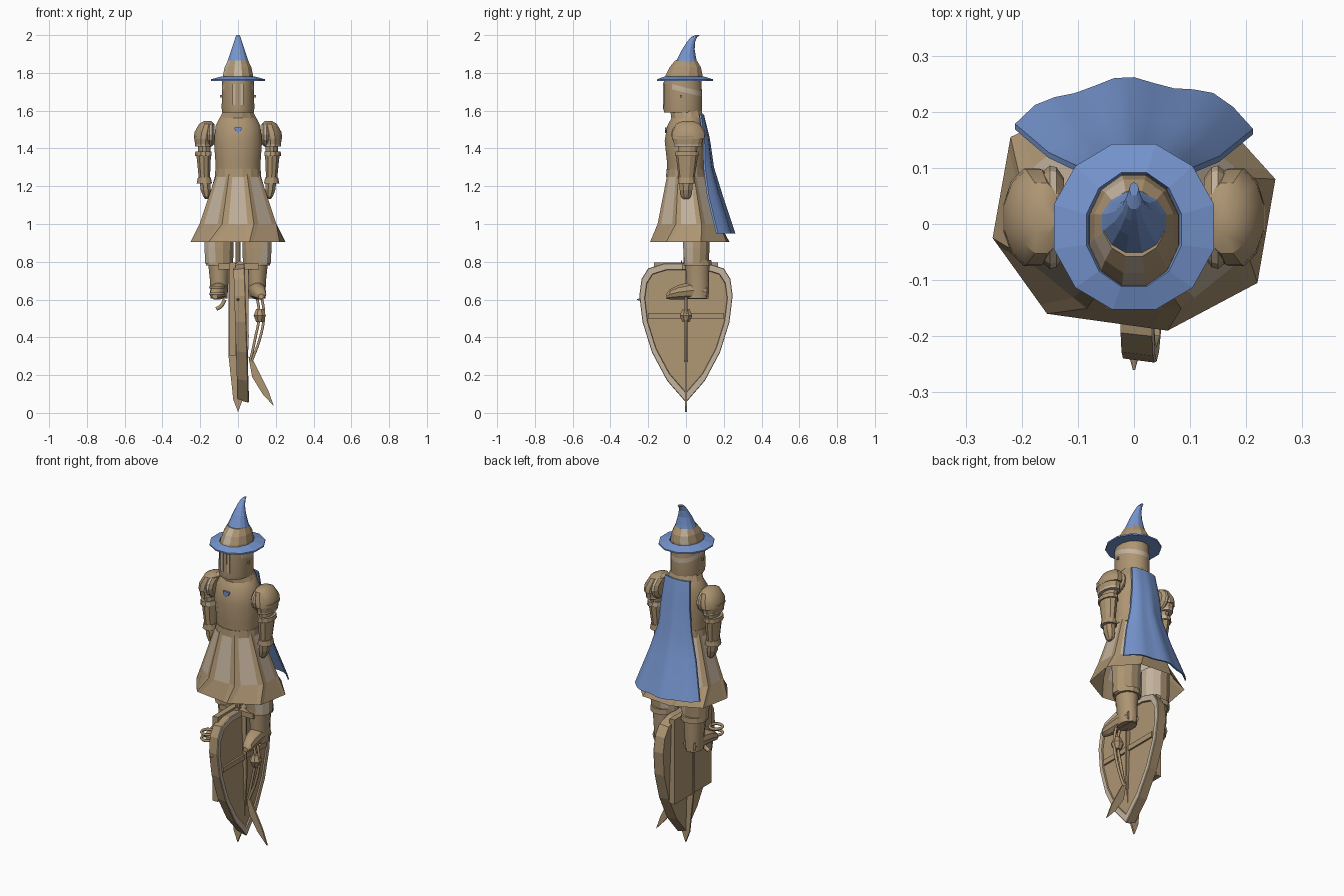
import bpy, bmesh, math
from mathutils import Vector

cube = bpy.data.objects.get("Cube")
if cube:
    bpy.data.objects.remove(cube, do_unlink=True)


def material(name, rgb):
    m = bpy.data.materials.new(name)
    m.use_nodes = True
    m.diffuse_color = (*rgb, 1)
    m.node_tree.nodes["Principled BSDF"].inputs["Base Color"].default_value = (*rgb, 1)
    return m


TAN = material("tan", (0.42, 0.30, 0.17))
PALE = material("pale tan", (0.55, 0.45, 0.34))
BLUE = material("blue", (0.18, 0.30, 0.62))


def skin(name, loops, mats, caps=True, rule=None, smooth=False):
    """Bridge closed point loops; rule(row, column, normal) picks the second colour."""
    me = bpy.data.meshes.new(name)
    bm = bmesh.new()
    rows = [[bm.verts.new(p) for p in loop] for loop in loops]
    faces, n = [], len(rows[0])
    for i in range(len(rows) - 1):
        for j in range(n):
            k = (j + 1) % n
            f = bm.faces.new((rows[i][j], rows[i][k], rows[i + 1][k], rows[i + 1][j]))
            faces.append((f, i, j))
    if caps:
        bm.faces.new(rows[0])
        bm.faces.new(rows[-1])
    bmesh.ops.recalc_face_normals(bm, faces=bm.faces[:])
    bm.normal_update()
    if rule:
        for f, i, j in faces:
            f.material_index = int(rule(i, j, f.normal))
    bm.to_mesh(me)
    bm.free()
    for m in mats:
        me.materials.append(m)
    ob = bpy.data.objects.new(name, me)
    bpy.context.collection.objects.link(ob)
    if smooth:
        bpy.ops.object.select_all(action='DESELECT')
        ob.select_set(True)
        bpy.context.view_layer.objects.active = ob
        bpy.ops.object.shade_smooth_by_angle(angle=math.radians(35))


def ring(cx, cy, z, rx, ry, n=12, start=0):
    return [(cx + rx * math.cos(start + math.tau * k / n),
             cy + ry * math.sin(start + math.tau * k / n), z) for k in range(n)]


def loft(name, rings, mats, n=12, **kw):
    skin(name, [ring(*r, n=n, start=math.pi / n) for r in rings], mats, **kw)


def loft_y(name, rings, mat):
    """Loft (cx, y, cz, rx, rz) ellipses along y."""
    skin(name, [[(x, cy, z) for x, z, cy in ring(cx, cz, y, rx, rz, 10)] for cx, y, cz, rx, rz in rings],
         [mat], smooth=True)


def prism(name, pts, axis, a, b, mat):
    """Extrude a side profile along x or a front profile along y."""
    put = (lambda p, d: (d, p[0], p[1])) if axis == 'x' else (lambda p, d: (p[0], d, p[1]))
    skin(name, [[put(p, a) for p in pts], [put(p, b) for p in pts]], [mat])


def box(name, x, y, z, mat):
    prism(name, [(x[0], z[0]), (x[1], z[0]), (x[1], z[1]), (x[0], z[1])], 'y', *y, mat)


def tube(name, pts, radius, mat):
    cu = bpy.data.curves.new(name, 'CURVE')
    cu.dimensions = '3D'
    cu.bevel_depth, cu.bevel_resolution, cu.resolution_u = radius, 1, 4
    sp = cu.splines.new('BEZIER')
    sp.bezier_points.add(len(pts) - 1)
    for bp, p in zip(sp.bezier_points, pts):
        bp.co = p
        bp.handle_left_type = bp.handle_right_type = 'AUTO'
    cu.materials.append(mat)
    bpy.context.collection.objects.link(bpy.data.objects.new(name, cu))


# Hat: bent cone and flat brim
loft("hat_cone", [(0, 0, 1.84, .066, .066), (0, .005, 1.88, .051, .05), (0, .013, 1.925, .036, .034),
                  (0, .027, 1.965, .022, .022), (0, .043, 1.99, .014, .017), (0, .062, 2.0, .008, .012)], [BLUE])
loft("hat_brim", [(0, -.005, 1.758, .148, .153), (0, -.005, 1.766, .148, .153), (0, -.01, 1.782, .088, .105),
                  (0, -.01, 1.766, .08, .1)], [BLUE])

# Helmet: dome, barrel with a slanting pale band, visor trim and pivots
loft("helmet_dome", [(0, -.013, 1.76, .084, .105), (0, -.01, 1.79, .082, .1), (0, -.004, 1.83, .073, .086),
                     (0, 0, 1.865, .056, .06)], [TAN, PALE], rule=lambda i, j, n: j in (3, 6, 8))
barrel = [(1.59, .085, 0), (1.61, .088, 0), (1.695, .087, .25), (1.722, .087, .25), (1.77, .084, 0)]
skin("helmet", [[(x, y, z - slant * y) for x, y, z in ring(0, -.017, h, r, r + .016, 16, math.pi / 16)]
                for h, r, slant in barrel], [TAN, PALE], rule=lambda i, j, n: i == 2 and n.y > -.6, smooth=True)
box("visor_ridge", (-.01, .01), (-.122, -.1), (1.61, 1.745), TAN)
for s, side in ((1, "left"), (-1, "right")):
    box(side + "_visor_plate", sorted((.012 * s, .028 * s)), (-.1205, -.112), (1.63, 1.74), PALE)
    box(side + "_visor_pivot", sorted((.08 * s, .094 * s)), (-.033, -.021), (1.67, 1.682), TAN)
loft("gorget", [(0, .008, 1.56, .1, .09), (0, 0, 1.6, .08, .085)], [TAN])

# Breastplate and its gem
loft("torso", [(0, 0, 1.25, .118, .1), (0, 0, 1.33, .122, .103), (0, -.004, 1.44, .13, .111),
               (0, 0, 1.52, .121, .101), (0, .008, 1.56, .1, .087), (0, .01, 1.585, .08, .072)],
     [TAN], n=16, smooth=True)
prism("chest_gem", [(-.02, 1.512), (.02, 1.512), (.016, 1.494), (0, 1.482), (-.016, 1.494)],
      'y', -.112, -.09, BLUE)
loft("belt", [(0, 0, 1.25, .125, .108), (0, 0, 1.29, .122, .105)], [TAN], n=16)


# Eight sided skirt with a pale panel on each side, uneven hem
def split(corners, t):
    vs = [Vector(p) for p in corners]
    return [vs[k].lerp(vs[(k + 1) % 8], u) for k in range(8) for u in (0, t, 1 - t)]


hem = [(.252, .08), (.13, .215), (-.06, .23), (-.22, .155), (-.252, -.025), (-.155, -.16), (.06, -.19), (.22, -.105)]
eighth = math.pi / 8
skin("skirt", [split(ring(0, 0, 1.265, .124, .107, 8, eighth), .2),
               split(ring(0, .014, 1.0, .22, .178, 8, eighth), .2),
               split([(x, y, .905) for x, y in hem], .12)], [TAN, PALE], caps=False,
     rule=lambda i, j, n: i == 0 and j % 3 == 1)

# Cape sheet with gentle folds
cape = []
for r, (z, w, mid, edge) in enumerate([(1.58, .08, .095, .08), (1.45, .092, .125, .1), (1.3, .108, .145, .105),
                                       (1.15, .152, .19, .125), (.95, .212, .255, .175)]):
    outer = [(u * w, edge + (mid - edge) * (1 - abs(u) ** 2.5) + .002 * r * math.cos(u * 8 + .6), z)
             for u in [k / 6 - 1 for k in range(13)]]
    cape.append(outer + [(x, y - .01, z) for x, y, z in reversed(outer)])
skin("cape", cape, [BLUE], smooth=True)

for s, side in ((1, "left"), (-1, "right")):
    # Arm: layered pauldron, upper arm, elbow, vambrace, gauntlet
    x = .178 * s
    inward = lambda i, j, n, s=s: n.x * s < -.6
    loft(side + "_pauldron", [(x * .9, .01, 1.545, .02, .03), (x * .93, .01, 1.53, .042, .065),
                              (x, .012, 1.485, .055, .088), (x * 1.03, .012, 1.45, .051, .09)],
         [TAN, PALE], rule=inward, smooth=True)
    skin(side + "_pauldron_rim", [[(px * s, .012 + r * math.cos(a), 1.475 + r * .75 * math.sin(a)) for a in
                                   [math.tau * i / 14 for i in range(14)]]
                                  for px, r in ((.125, .07), (.138, .089), (.15, .092), (.165, .08))],
         [TAN, PALE], rule=lambda i, j, n: i == 1)
    loft(side + "_pauldron_lame", [(x * 1.03, .01, 1.465, .052, .084), (x * 1.03, .01, 1.42, .045, .076)], [TAN])
    loft(side + "_lame_trim", [(x * 1.03, .01, 1.422, .046, .077), (x * 1.03, .01, 1.41, .045, .076)], [PALE])
    loft(side + "_upper_arm", [(x, .01, 1.42, .034, .055), (x, .005, 1.36, .034, .05)], [TAN])
    loft(side + "_elbow_band", [(x * 1.03, .005, 1.385, .044, .063), (x * 1.03, .005, 1.36, .046, .066)],
         [TAN, PALE], rule=inward)
    loft(side + "_vambrace", [(x * 1.02, .005, 1.36, .04, .058), (x, .003, 1.24, .031, .042)], [TAN], n=10)
    loft(side + "_cuff", [(x, .003, 1.245, .036, .045), (x, .003, 1.215, .042, .048)], [TAN])
    loft(side + "_hand", [(x * .98, 0, 1.225, .03, .04), (x * .96, 0, 1.18, .029, .036),
                          (x * .93, 0, 1.145, .02, .028), (x * .92, 0, 1.132, .01, .014)], [TAN], n=8)
    # Leg: thigh, boot cuff, boot shaft, foot
    lx = .1 * s
    loft(side + "_thigh", [(lx, .055, 1.0, .08, .075), (lx, .055, .87, .08, .072), (lx, .055, .79, .076, .067)],
         [TAN, PALE], rule=lambda i, j, n, s=s: (n.x * s < -.4 and n.y > -.3) or (n.y < -.2 and n.x * s > .4))
    loft(side + "_boot_cuff", [(lx, .062, .81, .07, .074), (lx, .062, .78, .072, .076)], [TAN])
    loft(side + "_boot", [(lx, .06, .79, .06, .066), (lx, .062, .7, .05, .062), (lx, .062, .605, .046, .06)],
         [TAN], smooth=True)
    loft_y(side + "_foot", [(lx, .11, .64, .04, .038), (lx, .03, .648, .047, .048), (lx * 1.1, -.04, .639, .038, .04),
                            (lx * 1.2, -.085, .628, .03, .028), (lx * 1.22, -.104, .616, .015, .014)], TAN)

# Shield with pale rim and shallow inside
half = [(.12, .79), (.2, .765), (.235, .71), (.247, .62), (.23, .48), (.18, .32), (.1, .17)]
outline = half + [(0, .055)] + [(-y, z) for y, z in reversed(half)]


def shield_loop(x, scale):
    return [(x + .03 * (.5 - z), y * scale, .5 + (z - .5) * scale) for y, z in outline]


skin("shield", [shield_loop(-.016, .97), shield_loop(.04, 1), shield_loop(.044, .99), shield_loop(.044, .89),
                shield_loop(.036, .88)], [TAN, PALE], rule=lambda i, j, n: i in (1, 2))
box("shield_strap", (.03, .046), (-.2, .2), (.5, .53), TAN)
box("backing_board", (-.045, -.012), (-.17, .17), (.3, .795), TAN)
loft_y("shield_spike", [(0, -.23, .6, .01, .01), (0, -.26, .6, .002, .002)], TAN)

# Straight sword hanging point down
prism("sword_blade", [(-.052, .77), (-.05, .3), (-.025, .07), (0, .005), (.045, .12), (.057, .4), (.055, .77)],
      'y', -.005, .005, TAN)
box("sword_guard", (-.105, .11), (-.02, .014), (.76, .79), TAN)
loft("sword_grip", [(0, 0, .78, .014, .014), (0, 0, .92, .014, .014)], [TAN], n=8)
prism("guard_gem", [(-.012, .79), (.01, .772), (.032, .79), (.01, .808)], 'y', -.026, -.02, TAN)

# Curved blade with bowed handle on the left
prism("curved_blade", [(.055, .3), (.085, .27), (.12, .2), (.16, .12), (.19, .035), (.13, .1), (.075, .19)],
      'y', -.005, .005, TAN)
for k, off in enumerate((0, -.025)):
    tube("bowed_handle_%d" % (k + 1), [(.12 + off, 0, .64), (.137 + off, 0, .52), (.115 + off, 0, .39),
                                       (.07 + off / 4, 0, .27)], .008, TAN)
loft("handle_knot", [(.115, 0, .48, .02, .02), (.115, 0, .515, .035, .036), (.115, 0, .55, .02, .02)], [TAN], n=8)

# Rings and hook on the right
for k, z in enumerate((.63, .665)):
    tube("ring_%d" % (k + 1), [(-.11 + .035 * math.cos(a), -.12 + .035 * math.sin(a), z) for a in
                               [math.tau * i / 6 for i in range(7)]], .008, TAN)
tube("hook", [(-.07, -.05, .6), (-.09, -.05, .565), (-.115, -.05, .55)], .012, TAN)
